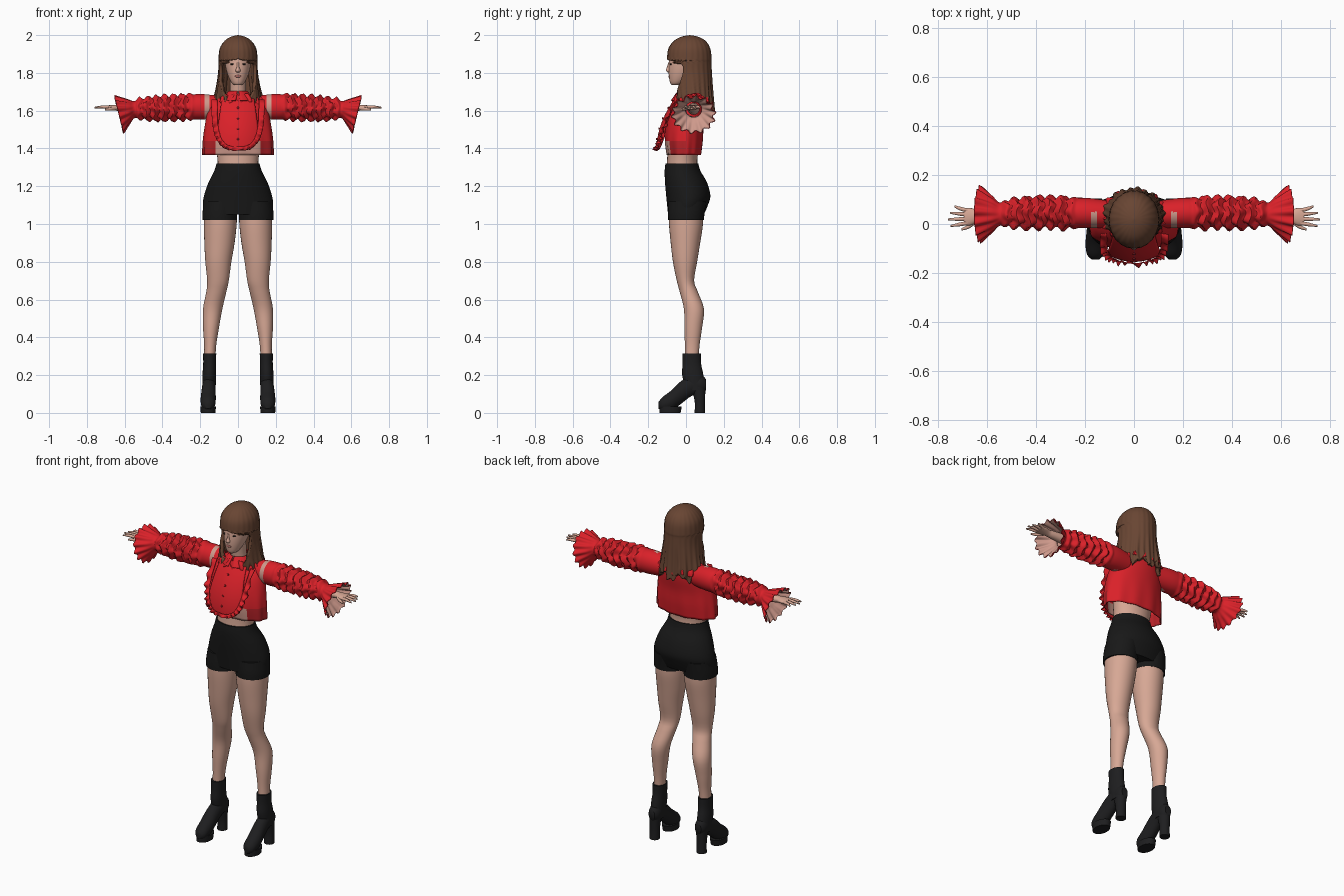
import bpy, bmesh, math
from math import sin, cos, pi, radians
from mathutils import Vector, Matrix

cube = bpy.data.objects.get("Cube")
if cube:
    bpy.data.objects.remove(cube, do_unlink=True)


def material(name, r, g, b):
    m = bpy.data.materials.new(name)
    m.use_nodes = True
    m.diffuse_color = (r, g, b, 1)
    bsdf = m.node_tree.nodes["Principled BSDF"]
    bsdf.inputs["Base Color"].default_value = (r, g, b, 1)
    bsdf.inputs["Roughness"].default_value = .8
    return m


SKIN = material("skin", .68, .39, .3)
HAIR = material("brown_hair", .14, .06, .033)
RED = material("red_fabric", .7, .015, .022)
DEEP = material("deep_red_fabric", .45, .015, .02)
SHEER = material("sheer_pink", .62, .32, .26)
CLOTH = material("black_cloth", .009, .009, .009)
LEATHER = material("black_leather", .013, .013, .014)
LIPS = material("lip_rose", .45, .16, .14)
EYES = material("dark_eye", .03, .02, .018)


def finish(name, bm, mats, mirror=False, thick=0, rule=None, lining=0):
    """Turn a bmesh into a smooth object, with optional thickness and mirroring."""
    if rule:
        for f in bm.faces:
            f.material_index = rule(f.calc_center_median())
    for f in bm.faces:
        f.smooth = True
    mesh = bpy.data.meshes.new(name)
    bm.to_mesh(mesh)
    bm.free()
    mesh.set_sharp_from_angle(angle=radians(50))
    for m in mats:
        mesh.materials.append(m)
    ob = bpy.data.objects.new(name, mesh)
    bpy.context.collection.objects.link(ob)
    if thick:
        mod = ob.modifiers.new("Thickness", 'SOLIDIFY')
        mod.thickness = thick
        mod.material_offset = lining
    if mirror:
        ob.modifiers.new("Mirror", 'MIRROR')
    return ob


def spline(rings, steps):
    """Smoothly interpolate ring tuples."""
    p = [rings[0]] + rings + [rings[-1]]
    out = []
    for i in range(len(rings) - 1):
        for k in range(steps):
            f = k / steps
            out.append([.5 * (2*b + (c-a)*f + (2*a-5*b+4*c-d)*f*f + (3*b-a-3*c+d)*f**3)
                        for a, b, c, d in zip(*p[i:i + 4])])
    return out + [list(rings[-1])]


def loft(name, rings, mats, axis=2, seg=32, steps=4, warp=None, caps=True, **opts):
    """Skin elliptical rings (t, centre u, v, radius u, v[, front opening]) along an axis."""
    rings = [r if len(r) > 5 else r + (0,) for r in rings]
    bm = bmesh.new()
    rows = []
    for t, u, v, ru, rv, gap in spline(rings, steps):
        gap = radians(max(gap, 0))
        centre = Vector((0, 0, 0))
        centre[axis], centre[(axis + 1) % 3], centre[(axis + 2) % 3] = t, u, v
        row = []
        for j in range(seg + 1):
            a = gap - pi / 2 + j / seg * (2 * pi - 2 * gap)
            off = Vector((0, 0, 0))
            off[(axis + 1) % 3] = max(ru, 0) * cos(a)
            off[(axis + 2) % 3] = max(rv, 0) * sin(a)
            row.append(bm.verts.new(warp(centre, off, a) if warp else centre + off))
        rows.append(row)
    for lo, hi in zip(rows, rows[1:]):
        for j in range(seg):
            bm.faces.new((lo[j], lo[j + 1], hi[j + 1], hi[j]))
    if caps:
        bm.faces.new(rows[0][seg:0:-1])
        bm.faces.new(rows[-1][:seg])
    bmesh.ops.remove_doubles(bm, verts=bm.verts, dist=1e-5)
    return finish(name, bm, mats, **opts)


def sheet(name, point, nu, nv, mats, **opts):
    """Skin a parametric patch."""
    bm = bmesh.new()
    g = [[bm.verts.new(point(i / nu, j / nv)) for j in range(nv + 1)] for i in range(nu + 1)]
    for i in range(nu):
        for j in range(nv):
            bm.faces.new((g[i][j], g[i + 1][j], g[i + 1][j + 1], g[i][j + 1]))
    return finish(name, bm, mats, **opts)


def ellipsoid(name, centre, size, mat, **opts):
    bm = bmesh.new()
    bmesh.ops.create_uvsphere(bm, u_segments=16, v_segments=10, radius=1,
                              matrix=Matrix.Translation(centre) @ Matrix.Diagonal((*size, 1)))
    return finish(name, bm, [mat], **opts)


# Head, face and neck
loft("head", [(1.735, 0, -.055, .018, .02), (1.75, 0, -.045, .036, .04), (1.8, 0, -.02, .058, .072),
              (1.86, 0, 0, .07, .09), (1.92, 0, .01, .07, .09), (1.97, 0, .015, .03, .04)], [SKIN])
loft("neck", [(1.62, 0, .02, .06, .05), (1.69, 0, .01, .043, .043), (1.78, 0, 0, .043, .045)], [SKIN])
loft("nose", [(1.802, 0, -.09, .006, .006), (1.812, 0, -.093, .013, .013),
              (1.83, 0, -.09, .007, .011), (1.855, 0, -.086, .006, .008)], [SKIN], seg=12)
ellipsoid("lips", (0, -.087, 1.782), (.018, .007, .007), LIPS)
ellipsoid("eye", (.029, -.08, 1.846), (.012, .006, .005), EYES, mirror=True)


# Long hair with a fringe; strands ripple and fray towards the ends
def strands(c, off, a):
    low = max(0, min(1, (1.8 - c.z) / .15))
    p = c + off * (1 + (.008 + .03 * low) * sin(23 * a) + .03 * low * sin(9 * a + 1))
    p.z += low ** 3 * (.02 * sin(7 * a) + .012 * sin(17 * a))
    return p


loft("hair", [(1.62, 0, .04, .122, .108, 28), (1.66, 0, .036, .125, .108, 32), (1.72, 0, .03, .116, .11, 50),
              (1.8, 0, .022, .105, .115, 70), (1.855, 0, .018, .103, .117, 64), (1.875, 0, .018, .103, .118),
              (1.93, 0, .018, .096, .11), (1.97, 0, .02, .07, .083), (1.992, 0, .02, .036, .042),
              (2, 0, .02, 0, 0)], [HAIR], seg=110, warp=strands, caps=False, thick=.02)

# Midriff and legs
loft("midriff", [(1.28, 0, -.02, .11, .085), (1.34, 0, -.02, .108, .08), (1.45, 0, -.01, .125, .085)], [SKIN])
loft("leg", [(.28, .15, .03, .03, .036), (.36, .147, .033, .032, .039), (.45, .143, .038, .042, .047),
             (.55, .134, .042, .051, .053), (.64, .115, .015, .053, .048), (.7, .106, -.003, .057, .046),
             (.8, .104, -.005, .069, .064), (.9, .098, -.003, .08, .078), (1, .094, 0, .087, .09),
             (1.08, .092, 0, .087, .09)], [SKIN], mirror=True)

# Shorts
loft("shorts", [(1.05, 0, 0, .178, .095), (1.1, 0, .008, .186, .108), (1.15, 0, .012, .18, .117),
                (1.22, 0, 0, .156, .111), (1.28, 0, -.018, .126, .095), (1.32, 0, -.022, .114, .087)],
     [CLOTH], seg=48)
loft("shorts_leg", [(1.02, .097, 0, .092, .094), (1.06, .096, .002, .092, .097), (1.12, .09, .008, .09, .1)],
     [CLOTH], mirror=True)

# Heeled ankle boots
loft("boot_shaft", [(.12, .153, .05, .034, .05), (.2, .152, .036, .036, .056), (.26, .15, .031, .034, .049),
                    (.315, .15, .03, .035, .049)], [LEATHER], mirror=True)
loft("boot_foot", [(-.145, .04, .158, .018, .015), (-.125, .047, .158, .036, .034), (-.08, .065, .158, .052, .04),
                   (-.03, .105, .156, .06, .038), (.03, .145, .153, .055, .035), (.08, .15, .152, .05, .033),
                   (.105, .15, .152, .03, .02)], [LEATHER], axis=1, mirror=True)
loft("boot_platform", [(0, .158, -.085, .039, .056), (.035, .158, -.082, .041, .06)], [LEATHER], mirror=True)
loft("boot_heel", [(0, .154, .073, .028, .028), (.06, .154, .073, .028, .027), (.15, .153, .065, .033, .04)],
     [LEATHER], mirror=True)


# Cropped blouse body, sheer at the lower front
def blouse_colour(c):
    if c.z < 1.44 and c.y < 0:
        return 2 if abs(c.x) < .12 else 1
    return 0


def drape(c, off, a):
    return c + off * (1 + .03 * sin(11 * a) * max(0, (1.55 - c.z) / .2))


loft("blouse_body", [(1.365, 0, -.01, .187, .09), (1.44, 0, -.01, .185, .1), (1.52, 0, -.005, .176, .1),
                     (1.6, 0, .01, .158, .098), (1.655, 0, .025, .125, .08), (1.69, 0, .015, .06, .055)],
     [RED, DEEP, SHEER], seg=64, warp=drape, caps=False, thick=.006, rule=blouse_colour)


# Front bib with ruffled edge and buttons
def bib_y(x, z):
    return -.155 + .1 * max(0, (z - 1.4) / .27) ** 2 + 2.5 * x * x


def bib(u, v):
    s = 2 * u - 1
    low = 1.39 + .07 * s ** 4
    z = low + v * (1.67 - low)
    x = s * (.115 - .03 * v)
    return x, bib_y(x, z), z


def bib_frill(u, v):
    a = pi * u
    c, s = cos(a), sin(a)
    x = math.copysign(abs(c) ** .6, c) * .11
    z = 1.66 - .25 * max(s, 0) ** .6
    wave = sin(34 * pi * u) + .4 * sin(14 * pi * u)
    x2, z2 = x + c * .03 * v, z - s * .02 * v + .004 * wave * v
    return x2, bib_y(x, z) - .008 - v * (.004 + .011 * wave), z2


sheet("blouse_bib", bib, 24, 16, [RED], thick=.005)
sheet("bib_frill", bib_frill, 150, 4, [RED], thick=.004)
for i in range(4):
    z = 1.45 + i * .055
    ellipsoid(f"button_{i + 1}", (0, bib_y(0, z) - .003, z), (.006, .004, .006), DEEP)


# Collar and shoulder frill
def neck_frill(c, off, a):
    return c + off * (1 + .07 * sin(16 * a)) + Vector((0, 0, .007 * sin(10 * a)))


loft("neck_frill", [(1.64, 0, .035, .138, .105), (1.665, 0, .035, .126, .1), (1.685, 0, .03, .1, .085)], [RED],
     seg=96, warp=neck_frill, caps=False, thick=.004)
loft("collar", [(1.655, 0, -.005, .085, .075, 8), (1.68, 0, 0, .068, .062, 6), (1.705, 0, .008, .05, .05, 4)],
     [RED], caps=False, thick=.005)


# Gathered sleeves ending in pleated flared cuffs
def gathers(c, off, a):
    ruffle = max(0, min(1, (c.x - .23) / .04, (.545 - c.x) / .03))
    flare = max(0, min(1, (c.x - .55) / .07))
    puff = sin(2 * pi * c.x / .047 + 1.1 * sin(2 * a + 9 * c.x))
    p = c + off * (1 + ruffle * (.06 + .17 * puff + .05 * sin(7 * a + 40 * c.x)) + .09 * flare * sin(14 * a))
    p.x += flare * .25 * off.z + ruffle * .006 * sin(5 * a)
    return p


loft("sleeve", [(.1, .04, 1.618, .055, .06), (.2, .045, 1.62, .062, .068), (.3, .045, 1.617, .06, .062),
                (.42, .045, 1.612, .06, .06), (.52, .042, 1.61, .052, .052), (.55, .04, 1.605, .048, .046),
                (.58, .04, 1.594, .074, .066), (.63, .04, 1.58, .112, .096)],
     [RED, SHEER], axis=0, seg=84, steps=14, warp=gathers, caps=False, thick=.004, lining=1, mirror=True,
     rule=lambda c: 1 if .15 < c.x < .178 and c.y < .05 else 0)

# Forearms and hands
loft("forearm_and_palm", [(.48, .04, 1.61, .032, .032), (.6, .035, 1.613, .024, .022), (.635, .032, 1.615, .024, .017),
                          (.67, .03, 1.617, .036, .013), (.695, .03, 1.617, .034, .01)],
     [SKIN], axis=0, seg=20, mirror=True)
for name, y, spread, tip in (("index", .004, -.012, .75), ("middle", .021, -.002, .76),
                             ("ring", .038, .008, .752), ("little", .055, .018, .735)):
    loft(name + "_finger", [(.68, y, 1.617, .009, .009), (.715, y + spread / 2, 1.62, .008, .008),
                            (tip, y + spread, 1.616, .004, .004)], [SKIN], axis=0, seg=10, mirror=True)
loft("thumb", [(.645, .012, 1.612, .01, .01), (.675, -.01, 1.609, .009, .009), (.705, -.022, 1.607, .005, .005)],
     [SKIN], axis=0, seg=10, mirror=True)
